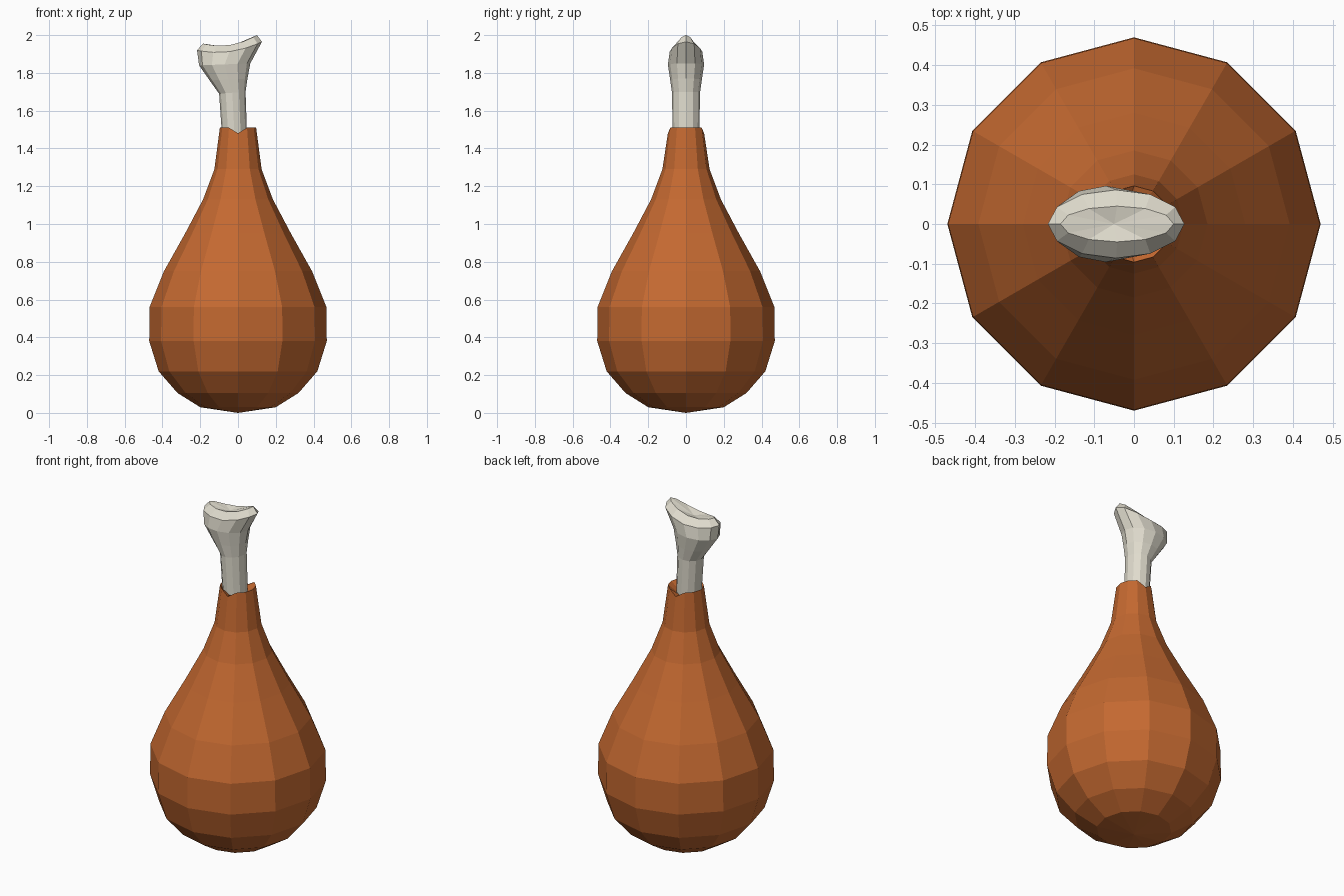
import bpy, bmesh, math

if "Cube" in bpy.data.objects:
    bpy.data.objects.remove(bpy.data.objects["Cube"])


def material(name, rgb):
    m = bpy.data.materials.new(name)
    m.diffuse_color = (*rgb, 1)
    m.use_nodes = True
    m.node_tree.nodes["Principled BSDF"].inputs["Base Color"].default_value = m.diffuse_color
    return m


def loft(name, rings, start, end, mat):
    """Skin a list of equal-length point rings, closing each end with a fan."""
    bm = bmesh.new()
    vr = [[bm.verts.new(p) for p in r] for r in rings]
    n = len(vr[0])
    for a, b in zip(vr, vr[1:]):
        for i in range(n):
            j = (i + 1) % n
            bm.faces.new((a[i], a[j], b[j], b[i]))
    for ring, tip in ((vr[0], start), (vr[-1], end)):
        c = bm.verts.new(tip)
        for i in range(n):
            bm.faces.new((ring[i], ring[(i + 1) % n], c))
    bmesh.ops.recalc_face_normals(bm, faces=bm.faces)
    me = bpy.data.meshes.new(name)
    bm.to_mesh(me)
    bm.free()
    me.materials.append(mat)
    ob = bpy.data.objects.new(name, me)
    bpy.context.collection.objects.link(ob)
    return ob


SIDES = 12
ANGLES = [2 * math.pi * i / SIDES for i in range(SIDES)]

roast = material("roasted brown", (0.55, 0.14, 0.03))
ivory = material("bone ivory", (0.74, 0.71, 0.61))

# Meat: turned pear shape, rim notched at front and back
profile = [(0.20, 0.03), (0.32, 0.105), (0.42, 0.22), (0.47, 0.38),
           (0.468, 0.56), (0.392, 0.75), (0.28, 0.95), (0.185, 1.13),
           (0.125, 1.29), (0.096, 1.51)]
meat_rings = [[(r * math.cos(a), r * math.sin(a), z) for a in ANGLES]
              for r, z in profile]
for i in (SIDES // 4, 3 * SIDES // 4):
    x, y, z = meat_rings[-1][i]
    meat_rings[-1][i] = (x, y, 1.48)
# lip turns inward to meet the bone
meat_rings.append([(0.06 * math.cos(a) - 0.01, 0.06 * math.sin(a), 1.475) for a in ANGLES])
loft("meat", meat_rings, (0, 0, 0.0), (0, 0, 1.47), roast)

# Bone: oval sections (left x, left z, right x, right z, half depth, saddle dip)
sections = [(-0.08, 1.40, 0.05, 1.40, 0.070, 0),
            (-0.10, 1.69, 0.04, 1.70, 0.074, 0),
            (-0.15, 1.76, 0.05, 1.77, 0.084, 0),
            (-0.206, 1.84, 0.065, 1.85, 0.096, 0),
            (-0.217, 1.92, 0.127, 1.965, 0.086, 0.03),
            (-0.185, 1.955, 0.10, 2.0, 0.045, 0.03)]
bone_rings = []
for xl, zl, xr, zr, d, dip in sections:
    ring = []
    for a in ANGLES:
        t = (1 + math.cos(a)) / 2
        ring.append((xl + (xr - xl) * t, d * math.sin(a),
                     zl + (zr - zl) * t - dip * math.sin(a) ** 2))
    bone_rings.append(ring)
loft("bone", bone_rings, (-0.015, 0, 1.40), (-0.05, 0, 1.935), ivory)
